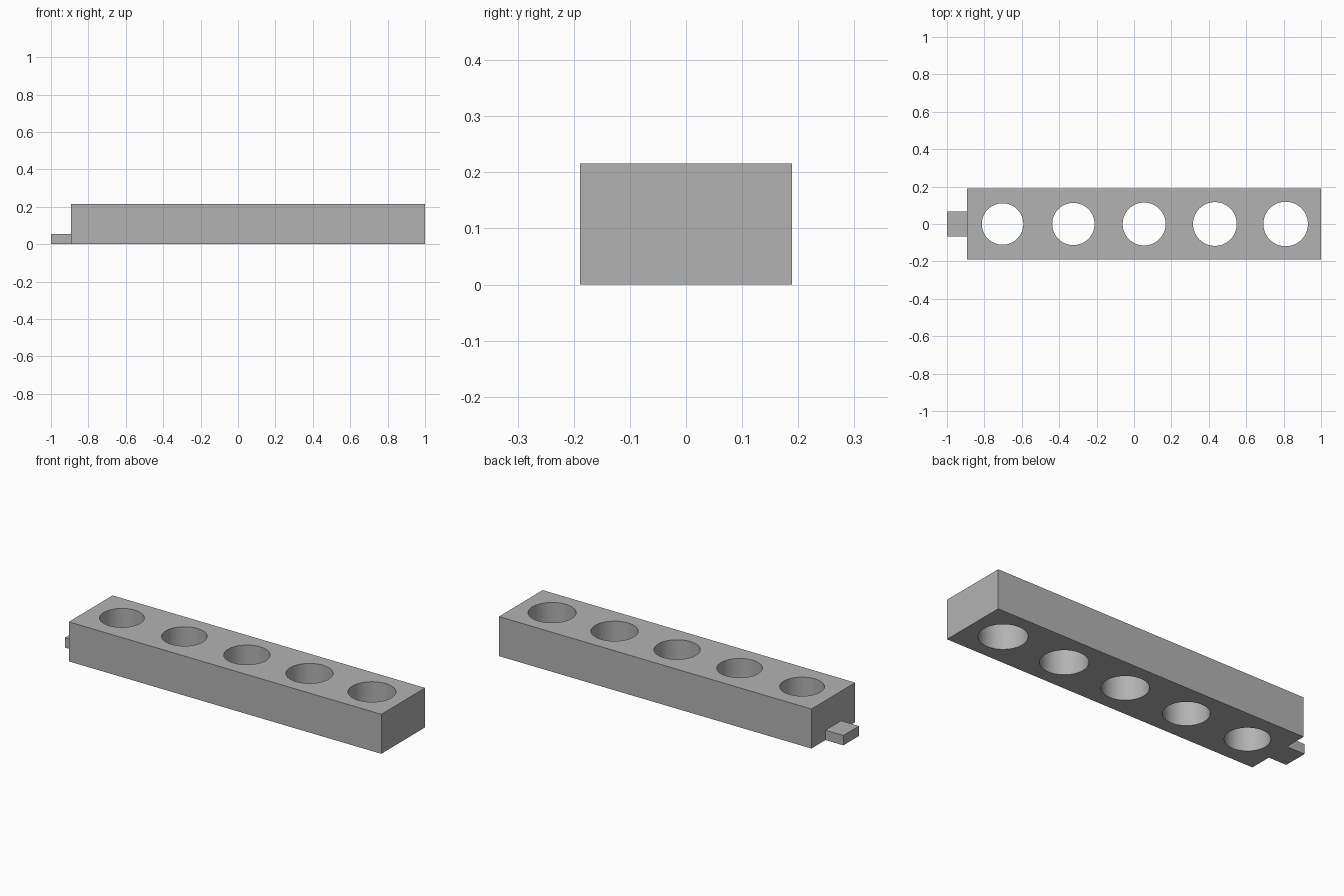
import bpy, math

cube = bpy.data.objects.get("Cube")
if cube:
    bpy.data.objects.remove(cube, do_unlink=True)

U = 2 / 37                      # one design unit
WIDTH, HEIGHT, HOLES, TAB = 7 * U, 4 * U, 5, 2 * U

grey = bpy.data.materials.new("grey")
grey.use_nodes = True
colour = (0.45, 0.45, 0.45, 1)
grey.diffuse_color = colour
grey.node_tree.nodes["Principled BSDF"].inputs["Base Color"].default_value = colour


def box(name, x0, x1, width, height):
    """Box standing on the ground, centred on y."""
    bpy.ops.mesh.primitive_cube_add(size=1, location=((x0 + x1) / 2, 0, height / 2))
    ob = bpy.context.object
    ob.name = name
    ob.scale = (x1 - x0, width, height)
    bpy.ops.object.transform_apply(location=True, rotation=False, scale=True)
    ob.data.materials.append(grey)
    return ob


# Bar and its connecting tab
bar = box("bar", -1 + TAB, 1, WIDTH, HEIGHT)
tab = box("end_tab", -1, -1 + TAB, 2.5 * U, U)

# Round through holes, each slightly wider than the one before
for i in range(HOLES):
    x = -1 + TAB + (i + 0.5) * WIDTH
    bpy.ops.mesh.primitive_cylinder_add(
        vertices=96, radius=(2.05 + 0.0375 * i) * U, depth=2 * HEIGHT,
        location=(x, 0, HEIGHT / 2))
    cutter = bpy.context.object
    cutter.name = "hole_cutter"
    cutter.hide_render = True
    cutter.data.materials.append(grey)
    bpy.context.view_layer.objects.active = bar
    mod = bar.modifiers.new("hole", 'BOOLEAN')
    mod.operation = 'DIFFERENCE'
    mod.solver = 'EXACT'
    mod.object = cutter
    bpy.ops.object.modifier_apply(modifier=mod.name)
    bpy.data.objects.remove(cutter, do_unlink=True)

# Smooth hole walls, sharp edges elsewhere
bpy.ops.object.select_all(action='DESELECT')
bar.select_set(True)
bpy.context.view_layer.objects.active = bar
bpy.ops.object.shade_smooth_by_angle(angle=math.radians(30))
